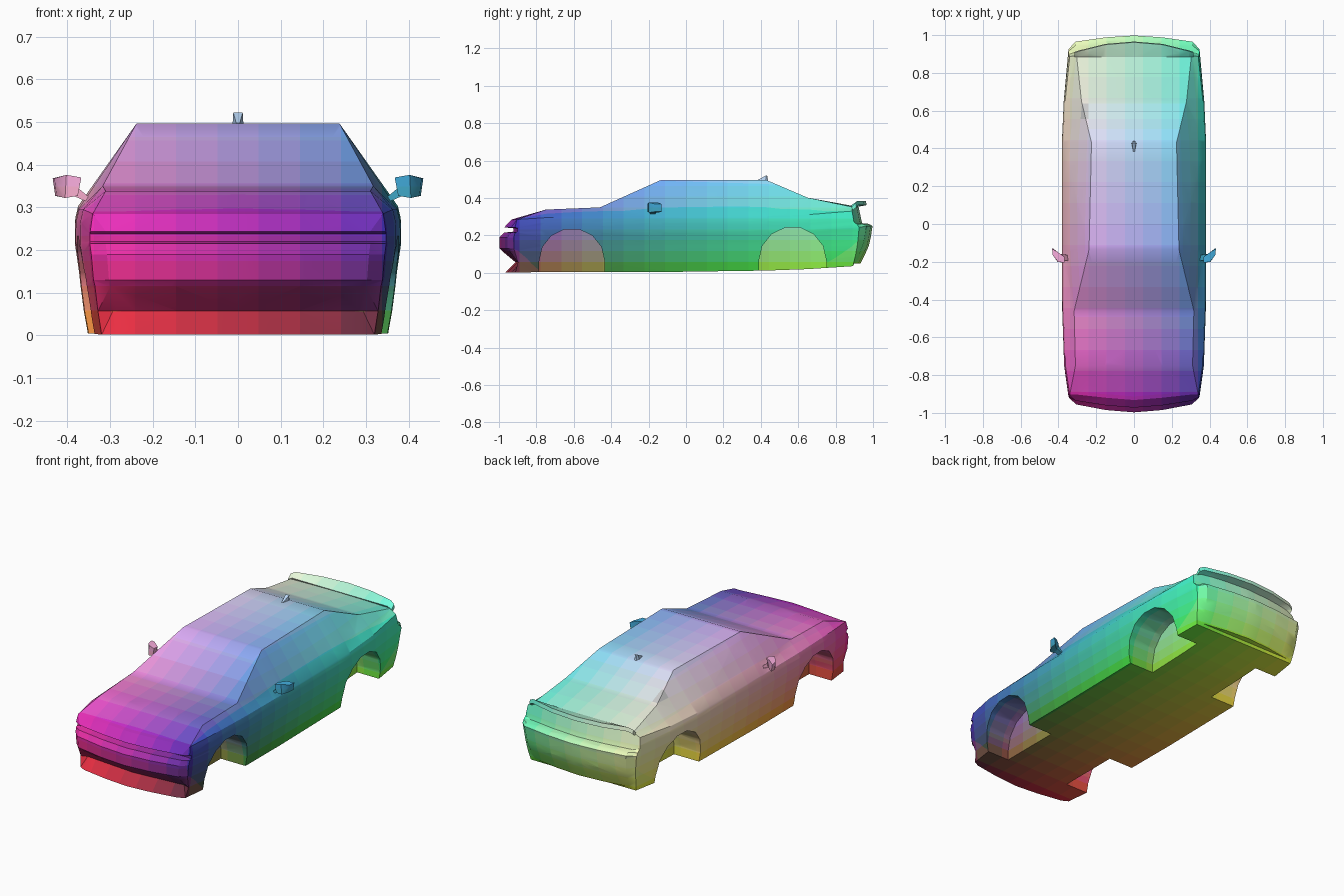
import bpy, bmesh
from math import radians, cos, sin, pi

if "Cube" in bpy.data.objects:
    bpy.data.objects.remove(bpy.data.objects["Cube"])

paints = {}
BINS = (9, 18, 9)                       # colour bands along x, y, z
LOW, SIZE = (-.434, -1, 0), (.868, 2, .523)


def smooth(ob, angle=28):
    bpy.ops.object.select_all(action='DESELECT')
    ob.select_set(True)
    bpy.context.view_layer.objects.active = ob
    bpy.ops.object.shade_smooth_by_angle(angle=radians(angle))


def build(name, faces):
    """Make an object from faces given as point lists; shared points are welded."""
    bm = bmesh.new()
    for f in faces:
        pts = []
        for p in f:
            if all((abs(p[0]-q[0]) + abs(p[1]-q[1]) + abs(p[2]-q[2])) > 1e-6 for q in pts):
                pts.append(p)
        if len(pts) > 2:
            bm.faces.new([bm.verts.new(p) for p in pts])
    bmesh.ops.remove_doubles(bm, verts=bm.verts[:], dist=1e-5)
    bmesh.ops.recalc_face_normals(bm, faces=bm.faces[:])
    me = bpy.data.meshes.new(name)
    bm.to_mesh(me)
    bm.free()
    ob = bpy.data.objects.new(name, me)
    bpy.context.collection.objects.link(ob)
    return ob


def paint(ob):
    """Fade the paint: red to the left, green to the rear, blue upwards, in narrow bands."""
    me = ob.data
    bm = bmesh.new()
    bm.from_mesh(me)
    bmesh.ops.triangulate(bm, faces=bm.faces[:])
    for a in range(3):
        no = [float(a == k) for k in range(3)]
        for i in range(1, BINS[a]):
            co = [n*(LOW[a] + SIZE[a]*i/BINS[a]) for n in no]
            bmesh.ops.bisect_plane(bm, geom=bm.verts[:] + bm.edges[:] + bm.faces[:],
                                   plane_co=co, plane_no=no, dist=1e-5)
    slots = {}
    for f in bm.faces:
        c = f.calc_center_median()
        key = tuple(min(BINS[a]-1, max(0, int((c[a]-LOW[a])/SIZE[a]*BINS[a]))) for a in range(3))
        if key not in paints:
            t = [(key[a] + .5)/BINS[a] for a in range(3)]
            paints[key] = bpy.data.materials.new("paint_%d_%d_%d" % key)
            paints[key].diffuse_color = (1 - t[0], t[1], t[2], 1)
        if key not in slots:
            slots[key] = len(slots)
            me.materials.append(paints[key])
        f.material_index = slots[key]
    bm.to_mesh(me)
    bm.free()
    smooth(ob)


def loft(rings):
    """Closed skin through a list of equal closed rings, capped at both ends."""
    n = len(rings[0])
    faces = [rings[0], rings[-1]]
    for a, b in zip(rings, rings[1:]):
        faces += [[a[i], a[(i+1) % n], b[(i+1) % n], b[i]] for i in range(n)]
    return faces


def flip(p, s):
    return (p[0]*s, p[1], p[2])


# Half plan outline, nose centre to tail centre: x, y, end inset weight, end height weight
outline = [(0, -.997, 1, 1), (.15, -.985, 1, 1), (.31, -.955, .8, 1), (.347, -.92, .25, 1),
           (.37, -.75, 0, 0), (.38, -.46, 0, 0), (.382, -.135, 0, 0), (.382, .43, 0, 0),
           (.372, .65, 0, 0), (.347, .925, .5, .3), (.31, .965, 1, 1), (.15, .988, 1, 1),
           (0, .998, 1, 1)]
# Levels, floor to beltline: nose inset, z; tail inset, z; side width, z
levels = [(.03, .002, .065, .05, .92, .004), (.085, .057, .04, .10, .945, .057),
          (.015, .115, .02, .145, .965, .115), (0, .13, .01, .19, .975, .15),
          (0, .19, .003, .235, .99, .19), (.025, .215, 0, .25, 1, .215),
          (.075, .22, .02, .262, 1, .232), (.075, .238, .055, .265, 1, .25),
          (.025, .243, .06, .28, .997, .268), (.065, .285, .075, .352, .98, .295)]


def ring(lv):
    fin, fz, rin, rz, sx, sz = lv
    pts = []
    for x, y, wi, wz in outline:
        inset, ez = (fin, fz) if y < 0 else (-rin, rz)
        side_z = sz + max(0, y - .2)*.035
        pts.append((x*sx, y + wi*inset, side_z*(1-wz) + ez*wz))
    return pts


rings = [ring(lv) for lv in levels]
top, base = rings[-1], rings[0]

# Hood, windshield, roof, rear window and trunk rows: y, z, half width
deck = [(-.75, .338, .31), (-.46, .35, .317), (-.135, .496, .238),
        (.43, .496, .225), (.65, .402, .278)]
rows = [top[:3]] + [[(0, y, z), (w/2, y, z), (w, y, z)] for y, z, w in deck]
rows.append([top[12], top[11], top[10]])
edge = {3: 0, 4: 1, 5: 2, 6: 3, 7: 4, 8: 5, 9: 6}

half = []
for a, b in zip(rings, rings[1:]):
    half += [[a[i], a[i+1], b[i+1], b[i]] for i in range(12)]
for a, b in zip(rows, rows[1:]):
    half += [[a[i], a[i+1], b[i+1], b[i]] for i in range(2)]
for i in range(3, 9):
    half.append([top[i], top[i+1], rows[edge[i+1]][2], rows[edge[i]][2]])
for p, q in zip(base, base[1:]):
    half.append([p, q, (0, q[1], q[2]), (0, p[1], p[2])])
body = build("car_body", half + [[flip(p, -1) for p in f] for f in half])

# Wheel arches cut into both sides
cutters = []
for cy, r, cz in ((-.61, .175, .062), (.57, .18, .066)):
    prof = [(cy + r*cos(pi*k/7), cz + r*sin(pi*k/7)) for k in range(8)]
    prof += [(cy - r, -.1), (cy + r, -.1)]
    for s in (1, -1):
        c = build("arch_cutter", loft([[(s*x, y, z) for y, z in prof] for x in (.2, .5)]))
        c.hide_render = True
        cutters.append(c)
bpy.context.view_layer.objects.active = body
for c in cutters:
    m = body.modifiers.new("arch", 'BOOLEAN')
    m.operation = 'DIFFERENCE'
    m.solver = 'EXACT'
    m.object = c
    bpy.ops.object.modifier_apply(modifier=m.name)
for c in cutters:
    bpy.data.objects.remove(c)
paint(body)

# Rear spoiler, bowed along the tail with slightly dropped ends
wing = []
for x in (-.315, -.29, -.15, 0, .15, .29, .315):
    bow = .05*(x/.3)**2
    drop = .012 if abs(x) > .3 else 0
    wing.append([(x, .885, .362 - drop), (x, .962 - bow, .384 - drop),
                 (x, .966 - bow, .362 - drop), (x, .893, .348 - drop)])
paint(build("rear_spoiler", loft(wing)))

# Door mirrors: angled stem and housing
stem = [[(.335, -.195, .305), (.335, -.165, .305), (.35, -.165, .325), (.35, -.195, .325)],
        [(.388, -.19, .328), (.388, -.16, .328), (.38, -.16, .35), (.38, -.19, .35)]]
head = [[(.375, -.205, .327), (.375, -.175, .327), (.367, -.175, .37), (.367, -.205, .37)],
        [(.405, -.20, .322), (.405, -.15, .322), (.402, -.15, .376), (.402, -.20, .376)],
        [(.425, -.165, .327), (.428, -.13, .327), (.434, -.13, .368), (.43, -.165, .368)]]
for s, side in ((1, "right"), (-1, "left")):
    for part, shape in (("mirror_stem", stem), ("mirror", head)):
        paint(build(side + "_" + part, loft([[flip(p, s) for p in r] for r in shape])))

# Roof antenna fin
fin = [[(-.012, .385, .49), (.012, .385, .49), (.004, .385, .497), (-.004, .385, .497)],
       [(-.013, .425, .49), (.013, .425, .49), (.011, .43, .522), (-.011, .43, .522)],
       [(-.006, .44, .485), (.006, .44, .485), (.005, .435, .518), (-.005, .435, .518)]]
paint(build("antenna_fin", loft(fin)))

for m in bpy.data.materials:
    if m.users and not m.is_grease_pencil:
        m.use_nodes = True
        m.node_tree.nodes["Principled BSDF"].inputs["Base Color"].default_value = m.diffuse_color
